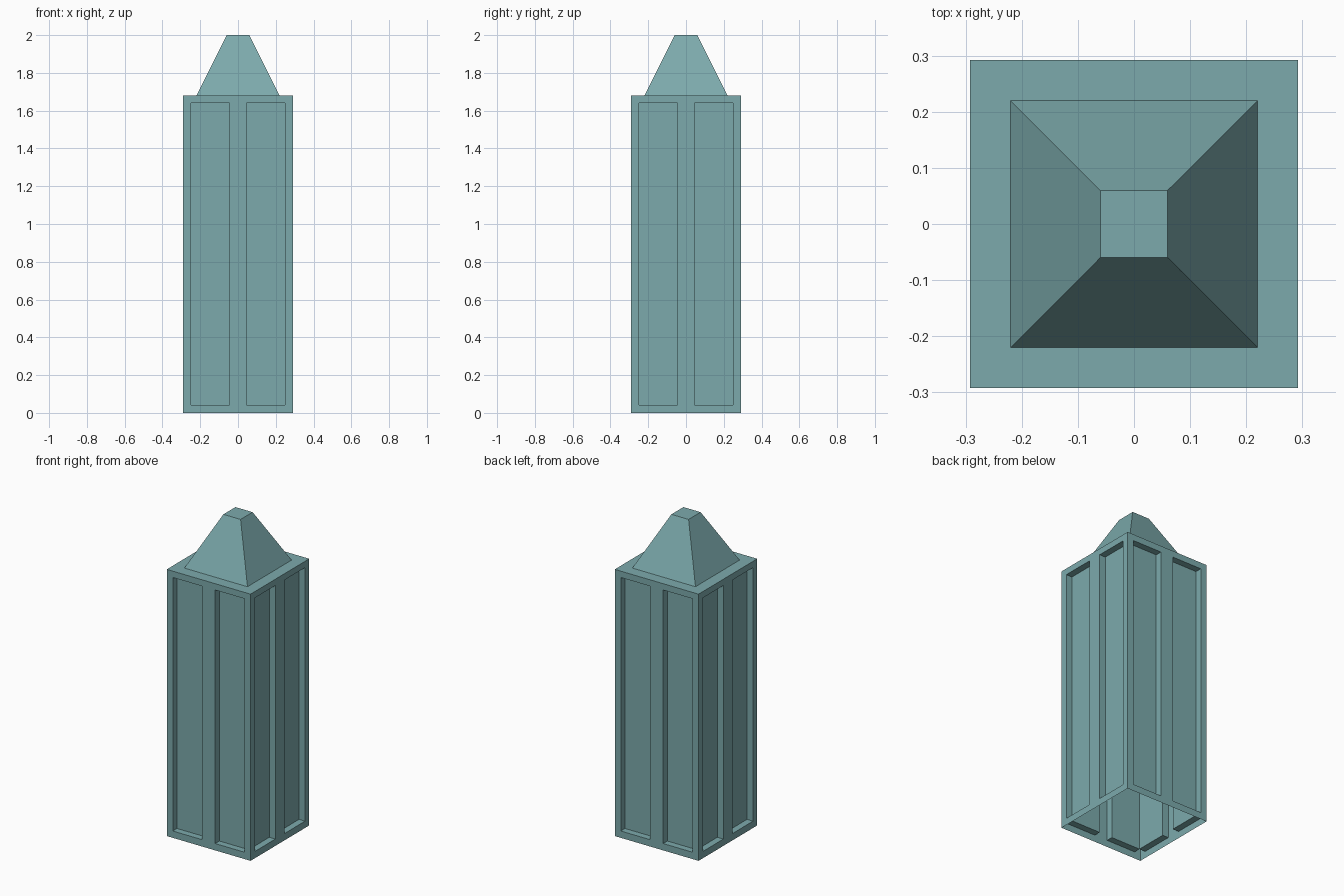
import bpy
import bmesh
from mathutils import Matrix, Vector

default = bpy.data.objects.get("Cube")
if default:
    bpy.data.objects.remove(default, do_unlink=True)

HALF = 0.292      # half width of the tower
WALL_TOP = 1.68
DEPTH = 0.042     # depth of the recessed panels

stone = bpy.data.materials.new("weathered teal")
stone.use_nodes = True
teal = (0.202, 0.402, 0.413, 1.0)
stone.diffuse_color = teal
stone.node_tree.nodes["Principled BSDF"].inputs["Base Color"].default_value = teal


def finish(bm, name):
    mesh = bpy.data.meshes.new(name)
    bm.to_mesh(mesh)
    bm.free()
    mesh.materials.append(stone)
    obj = bpy.data.objects.new(name, mesh)
    bpy.context.collection.objects.link(obj)
    return obj


# Tower walls: four sides, each with two tall recessed panels, open at the base
bm = bmesh.new()
columns = [-HALF, -0.25, -0.045, 0.045, 0.25, HALF]
rows = [0.0, 0.043, 1.64, WALL_TOP]
panels = []
for side in range(4):
    turn = Matrix.Rotation(side * 1.5707963, 3, 'Z')
    grid = [[bm.verts.new(turn @ Vector((u, -HALF, z))) for u in columns] for z in rows]
    for r in range(len(rows) - 1):
        for c in range(len(columns) - 1):
            face = bm.faces.new((grid[r][c], grid[r][c + 1],
                                 grid[r + 1][c + 1], grid[r + 1][c]))
            if r == 1 and c in (1, 3):
                panels.append(face)
bm.normal_update()
bmesh.ops.inset_individual(bm, faces=panels, thickness=0.0, depth=-DEPTH)
finish(bm, "tower_walls")


def square(bm, half, z):
    return [bm.verts.new((x * half, y * half, z))
            for x, y in ((-1, -1), (1, -1), (1, 1), (-1, 1))]


# Roof: flat ledge, tapering spire and flat cap
bm = bmesh.new()
rings = [square(bm, HALF, WALL_TOP), square(bm, 0.22, WALL_TOP), square(bm, 0.06, 2.0)]
for low, high in zip(rings, rings[1:]):
    for i in range(4):
        j = (i + 1) % 4
        bm.faces.new((low[i], low[j], high[j], high[i]))
bm.faces.new(rings[-1])
finish(bm, "roof_spire")
